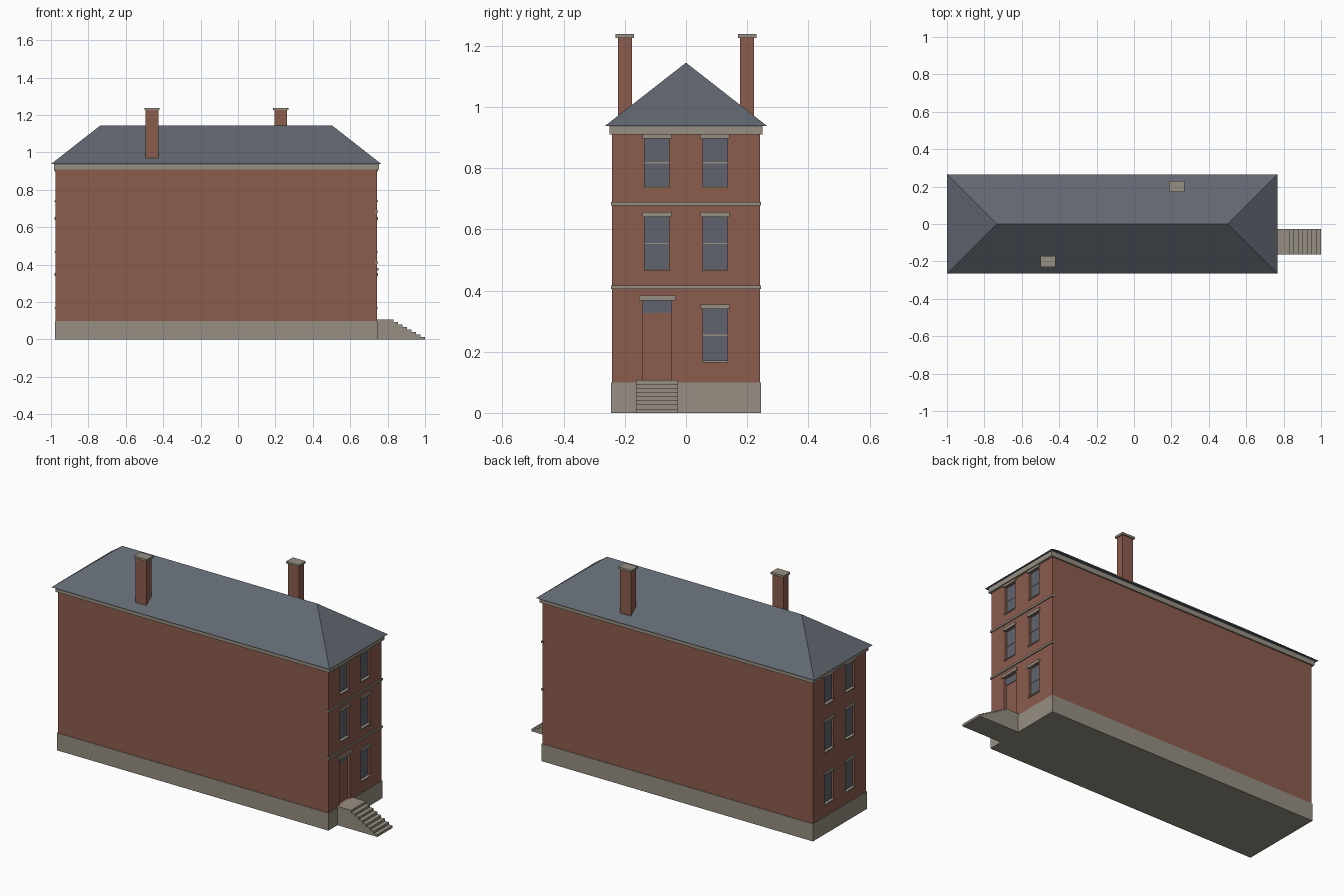
import bpy, bmesh

cube = bpy.data.objects.get("Cube")
if cube:
    bpy.data.objects.remove(cube, do_unlink=True)


def material(name, color):
    m = bpy.data.materials.new(name)
    m.use_nodes = True
    m.diffuse_color = (*color, 1)
    m.node_tree.nodes["Principled BSDF"].inputs["Base Color"].default_value = (*color, 1)
    return m


BRICK = material("red brick", (0.262, 0.107, 0.076))
STONE = material("grey stone", (0.305, 0.275, 0.223))
SLATE = material("blue slate", (0.12, 0.136, 0.165))
GLASS = material("window glass", (0.115, 0.123, 0.157))


def mesh_object(name, verts, faces, mat):
    bm = bmesh.new()
    vs = [bm.verts.new(v) for v in verts]
    for f in faces:
        bm.faces.new([vs[i] for i in f])
    bmesh.ops.recalc_face_normals(bm, faces=bm.faces)
    me = bpy.data.meshes.new(name)
    bm.to_mesh(me)
    bm.free()
    me.materials.append(mat)
    ob = bpy.data.objects.new(name, me)
    bpy.context.collection.objects.link(ob)
    return ob


def box(name, xs, ys, zs, mat):
    verts = [(x, y, z) for x in xs for y in ys for z in zs]
    faces = [(0, 1, 3, 2), (4, 6, 7, 5), (0, 4, 5, 1),
             (2, 3, 7, 6), (0, 2, 6, 4), (1, 5, 7, 3)]
    return mesh_object(name, verts, faces, mat)


X0, X1, HALF = -0.975, 0.743, 0.242
DEPTH = 0.016

# Main masses
box("stone_base", (X0 - 0.003, X1 + 0.003), (-HALF - 0.003, HALF + 0.003), (0, 0.1), STONE)
walls = box("brick_walls", (X0, X1), (-HALF, HALF), (0.1, 0.915), BRICK)
box("cornice", (X0 - 0.01, X1 + 0.012), (-0.25, 0.25), (0.91, 0.94), STONE)

# Hipped roof
eave, ridge = 0.938, 1.145
mesh_object("hipped_roof",
            [(-1, -0.265, eave), (0.767, -0.265, eave), (0.767, 0.265, eave), (-1, 0.265, eave),
             (-0.735, 0, ridge), (0.502, 0, ridge)],
            [(0, 1, 5, 4), (1, 2, 5), (2, 3, 4, 5), (3, 0, 4), (0, 3, 2, 1)], SLATE)

# Chimneys with stone caps
for side, cx, cy in (("front", -0.46, -0.2), ("back", 0.228, 0.2)):
    box(side + "_chimney", (cx - 0.034, cx + 0.034), (cy - 0.023, cy + 0.023), (0.95, 1.227), BRICK)
    box(side + "_chimney_cap", (cx - 0.041, cx + 0.041), (cy - 0.03, cy + 0.03), (1.226, 1.238), STONE)

cutters = []


def end_box(name, end, inner, outer, ys, zs, mat):
    """Box on an end wall; inner and outer are offsets outward from the wall."""
    wall, d = (X1, 1) if end == "right" else (X0, -1)
    return box(name, sorted((wall + d * inner, wall + d * outer)), ys, zs, mat)


def opening(name, end, ys, zs):
    cutters.append(end_box(name, end, -DEPTH, 0.03, ys, zs, BRICK))


def window(name, end, cy, z0, z1, lintel):
    y0, y1 = cy - 0.04, cy + 0.04
    mid = (z0 + z1) / 2
    opening(name + "_cutter", end, (y0, y1), (z0, z1))
    end_box(name + "_glass", end, -DEPTH - 0.004, -DEPTH + 0.003, (y0, y1), (z0, z1), GLASS)
    end_box(name + "_rail", end, -DEPTH, -DEPTH + 0.006, (y0, y1), (mid - 0.002, mid + 0.002), STONE)
    end_box(name + "_sill", end, -DEPTH, 0.005, (y0 - 0.003, y1 + 0.003), (z0 - 0.003, z0 + 0.003), STONE)
    end_box(name + "_lintel", end, -DEPTH, 0.006, (y0 - 0.007, y1 + 0.007), (z1, z1 + lintel), STONE)


# Windows on both end walls, with the entrance taking one place
for end in ("right", "left"):
    for floor, z0, z1, lintel in (("ground", 0.168, 0.339, 0.016),
                                  ("middle", 0.468, 0.64, 0.016),
                                  ("top", 0.739, 0.897, 0.014)):
        for side, cy in (("front", -0.095), ("back", 0.095)):
            if (end, floor, side) != ("right", "ground", "front"):
                window(f"{end}_{floor}_{side}_window", end, cy, z0, z1, lintel)

# Entrance: recessed doorway, transom light and lintel
opening("door_cutter", "right", (-0.141, -0.047), (0.108, 0.368))
end_box("transom_glass", "right", -DEPTH - 0.004, -DEPTH + 0.003, (-0.141, -0.047), (0.327, 0.368), GLASS)
end_box("door_lintel", "right", -DEPTH, 0.008, (-0.154, -0.034), (0.368, 0.383), STONE)

# String courses on the entrance end
for name, z in (("lower_band", 0.405), ("upper_band", 0.678)):
    end_box(name, "right", -0.01, 0.006, (-0.245, 0.245), (z, z + 0.011), STONE)

# Cut the recesses
for c in cutters:
    mod = walls.modifiers.new(c.name, "BOOLEAN")
    mod.object = c
    mod.operation = "DIFFERENCE"
    mod.solver = "EXACT"
bpy.context.view_layer.update()
cut_mesh = bpy.data.meshes.new_from_object(walls.evaluated_get(bpy.context.evaluated_depsgraph_get()))
walls.modifiers.clear()
walls.data = cut_mesh
for c in cutters:
    bpy.data.objects.remove(c, do_unlink=True)

# Entrance steps: one stepped profile extruded across
STEPS, landing, top = 8, 0.832, 0.108
rise, run = top / STEPS, (1 - landing) / (STEPS - 1)
profile = [(X1, 0), (X1, top)]
for i in range(STEPS):
    x = landing + i * run
    profile += [(x, top - i * rise), (x, top - (i + 1) * rise)]
n = len(profile)
mesh_object("entrance_steps",
            [(x, y, z) for y in (-0.163, -0.026) for x, z in profile],
            [tuple(range(n)), tuple(range(n, 2 * n))]
            + [(i, (i + 1) % n, n + (i + 1) % n, n + i) for i in range(n)], STONE)
